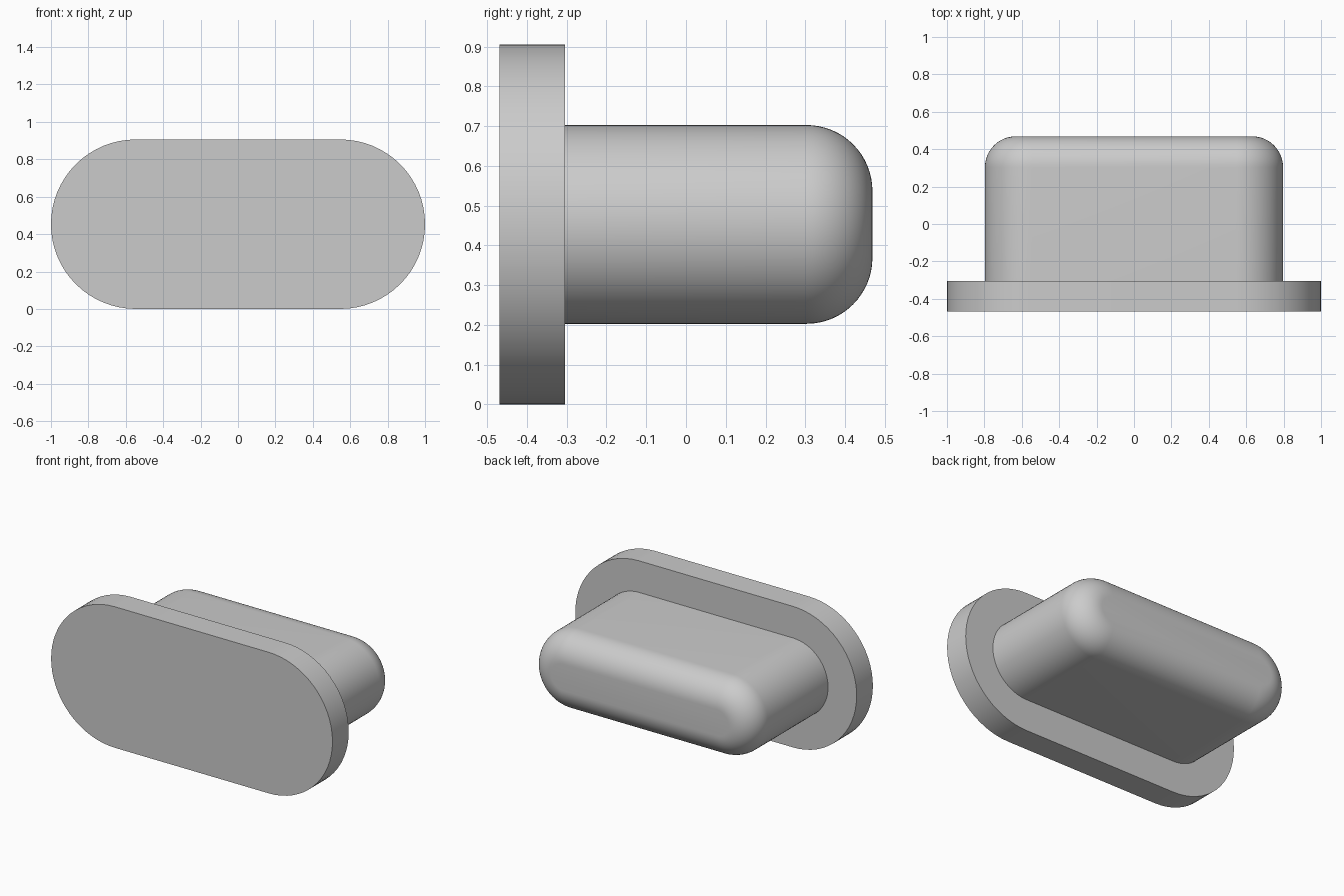
import bpy
import bmesh
from math import sin, cos, pi, radians

cube = bpy.data.objects.get("Cube")
if cube:
    bpy.data.objects.remove(cube, do_unlink=True)

grey = bpy.data.materials.new("light grey")
grey.use_nodes = True
colour = (0.6, 0.6, 0.6, 1)
grey.diffuse_color = colour
grey.node_tree.nodes["Principled BSDF"].inputs["Base Color"].default_value = colour

MID_Z = 0.453
STEPS = 32  # segments in each rounded end


def stadium(radius, straight):
    """Outline of a slot shape in x and z, with straight as its half length."""
    points = []
    for side in (1, -1):
        for i in range(STEPS + 1):
            a = -pi / 2 + pi * i / STEPS
            points.append((side * (straight + radius * cos(a)), MID_Z + side * radius * sin(a)))
    return points


def loft(name, straight, profile):
    """Join slot-shaped rings, given as (radius, y), into a closed solid."""
    bm = bmesh.new()
    rings = [[bm.verts.new((x, y, z)) for x, z in stadium(r, straight)] for r, y in profile]
    for a, b in zip(rings, rings[1:]):
        for i in range(len(a)):
            j = (i + 1) % len(a)
            bm.faces.new((a[i], a[j], b[j], b[i]))
    bm.faces.new(rings[0])
    bm.faces.new(rings[-1])
    bmesh.ops.recalc_face_normals(bm, faces=bm.faces[:])
    mesh = bpy.data.meshes.new(name)
    bm.to_mesh(mesh)
    bm.free()
    mesh.materials.append(grey)
    obj = bpy.data.objects.new(name, mesh)
    bpy.context.collection.objects.link(obj)
    bpy.ops.object.select_all(action="DESELECT")
    obj.select_set(True)
    bpy.context.view_layer.objects.active = obj
    bpy.ops.object.shade_smooth_by_angle(angle=radians(30))


# Flat front flange
loft("flange", 0.547, [(MID_Z, -0.469), (MID_Z, -0.304)])

# Plug body with a rounded back rim
FILLET = 0.166
body = [(0.25, -0.304)]
for k in range(17):
    t = pi / 2 * k / 16
    body.append((0.25 - FILLET * (1 - cos(t)), 0.469 - FILLET * (1 - sin(t))))
loft("plug_body", 0.547, body)
